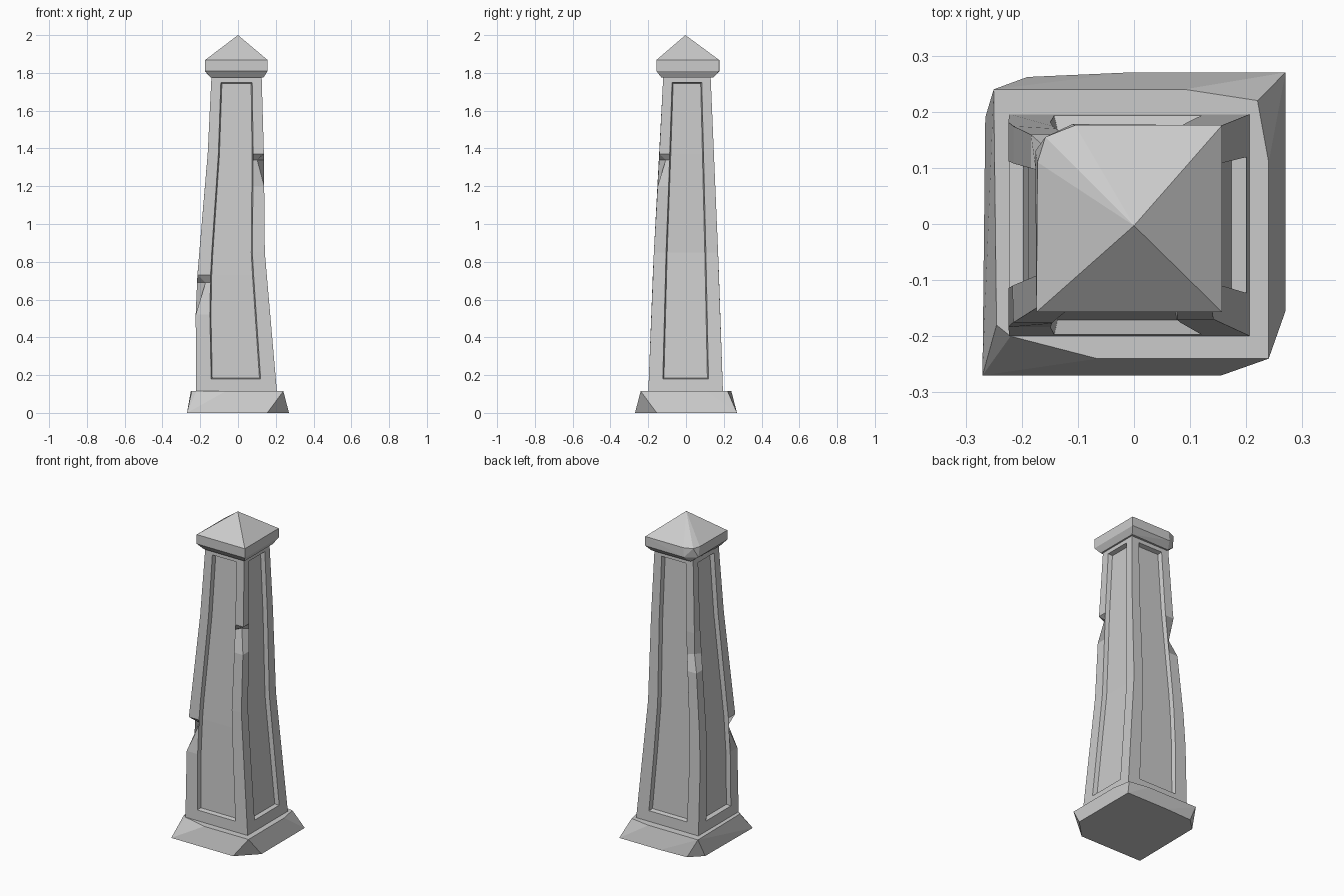
import bpy
import bmesh
from mathutils import Vector

default = bpy.data.objects.get("Cube")
if default:
    bpy.data.objects.remove(default, do_unlink=True)

stone = bpy.data.materials.new("grey_stone")
stone.use_nodes = True
stone.diffuse_color = (0.6, 0.6, 0.6, 1)
bsdf = stone.node_tree.nodes["Principled BSDF"]
bsdf.inputs["Base Color"].default_value = (0.6, 0.6, 0.6, 1)
bsdf.inputs["Roughness"].default_value = 0.9


def finish(bm, name):
    mesh = bpy.data.meshes.new(name)
    bm.to_mesh(mesh)
    bm.free()
    mesh.materials.append(stone)
    obj = bpy.data.objects.new(name, mesh)
    bpy.context.collection.objects.link(obj)
    return obj


def chiselled_block(name, rings):
    """Convex stone from outline points at several heights."""
    bm = bmesh.new()
    for z, outline in rings:
        for x, y in outline:
            bm.verts.new((x, y, z))
    bmesh.ops.convex_hull(bm, input=bm.verts[:])
    bmesh.ops.dissolve_limit(bm, angle_limit=0.01, verts=bm.verts[:], edges=bm.edges[:])
    bmesh.ops.recalc_face_normals(bm, faces=bm.faces[:])
    return finish(bm, name)


def along(profile, z):
    """Offset at height z on a piecewise straight profile."""
    for (z0, a), (z1, b) in zip(profile, profile[1:]):
        if z <= z1:
            return a + (b - a) * (z - z0) / (z1 - z0)
    return profile[-1][1]


# Base with two corners broken underneath and two chipped on top
chiselled_block("base", [
    (0.0, [(-.27, -.27), (.155, -.27), (.27, -.155), (.27, .27),
           (-.01, .27), (-.19, .262), (-.265, .19)]),
    (0.115, [(-.25, .24), (.09, .24), (.22, .22), (.24, .11),
             (.24, -.24), (-.065, -.24), (-.22, -.2), (-.245, -.18)]),
])

# Cap with bevelled underside and pointed top
chiselled_block("cap", [
    (1.775, [(-.145, -.13), (.135, -.13), (.135, .145), (-.13, .14)]),
    (1.81, [(-.174, -.157), (.157, -.157), (.157, .176), (-.11, .178), (-.176, .13)]),
    (1.868, [(-.174, -.157), (.157, -.157), (.157, .176), (-.105, .176),
             (-.158, .155), (-.172, .11)]),
    (2.0, [(0, -.003)]),
])

# Leaning shaft: one profile for each side
left = [(.1, -.222), (.52, -.224), (.73, -.215), (1.05, -.188), (1.4, -.158), (1.79, -.14)]
right = [(.1, .207), (.85, .142), (1.37, .137), (1.79, .125)]
front = [(.1, -.2), (.8, -.173), (1.2, -.15), (1.79, -.12)]
back = [(.1, .196), (.8, .172), (1.79, .13)]
levels = [.1, .18, .52, .69, .73, .85, 1.1, 1.2, 1.34, 1.37, 1.75, 1.79]

# Chips as (corner, height): depth; corners run from front left to back left
chips = {(0, .69): .045, (1, 1.34): .036, (3, 1.2): .028}

bm = bmesh.new()
rings = []
for z in levels:
    l, r, f, b = (along(p, z) for p in (left, right, front, back))
    corners = [Vector(c) for c in ((l, f, z), (r, f, z), (r, b, z), (l, b, z))]
    ring = []
    for k, corner in enumerate(corners):
        following = corners[(k + 1) % 4]
        depth = chips.get((k, z), 0)
        inward = Vector((-1 if corner.x > 0 else 1, -1 if corner.y > 0 else 1, 0))
        ring.append(bm.verts.new(corner + inward * depth))
        for t in (.19, .81):
            ring.append(bm.verts.new(corner.lerp(following, t)))
    rings.append(ring)

panels = [[] for side in range(4)]
for j, (low, high) in enumerate(zip(rings, rings[1:])):
    for i in range(12):
        n = (i + 1) % 12
        face = bm.faces.new((low[i], low[n], high[n], high[i]))
        if i % 3 == 1 and 0 < j < len(levels) - 2:
            panels[i // 3].append(face)
bm.faces.new(rings[0][::-1])
bm.faces.new(rings[-1])
bm.normal_update()

# Sunken panel on every side
for faces in panels:
    bmesh.ops.inset_region(bm, faces=faces, thickness=.006, depth=-.026,
                           use_even_offset=True, use_boundary=True)
bmesh.ops.dissolve_limit(bm, angle_limit=0.01, verts=bm.verts[:], edges=bm.edges[:])
finish(bm, "shaft")
